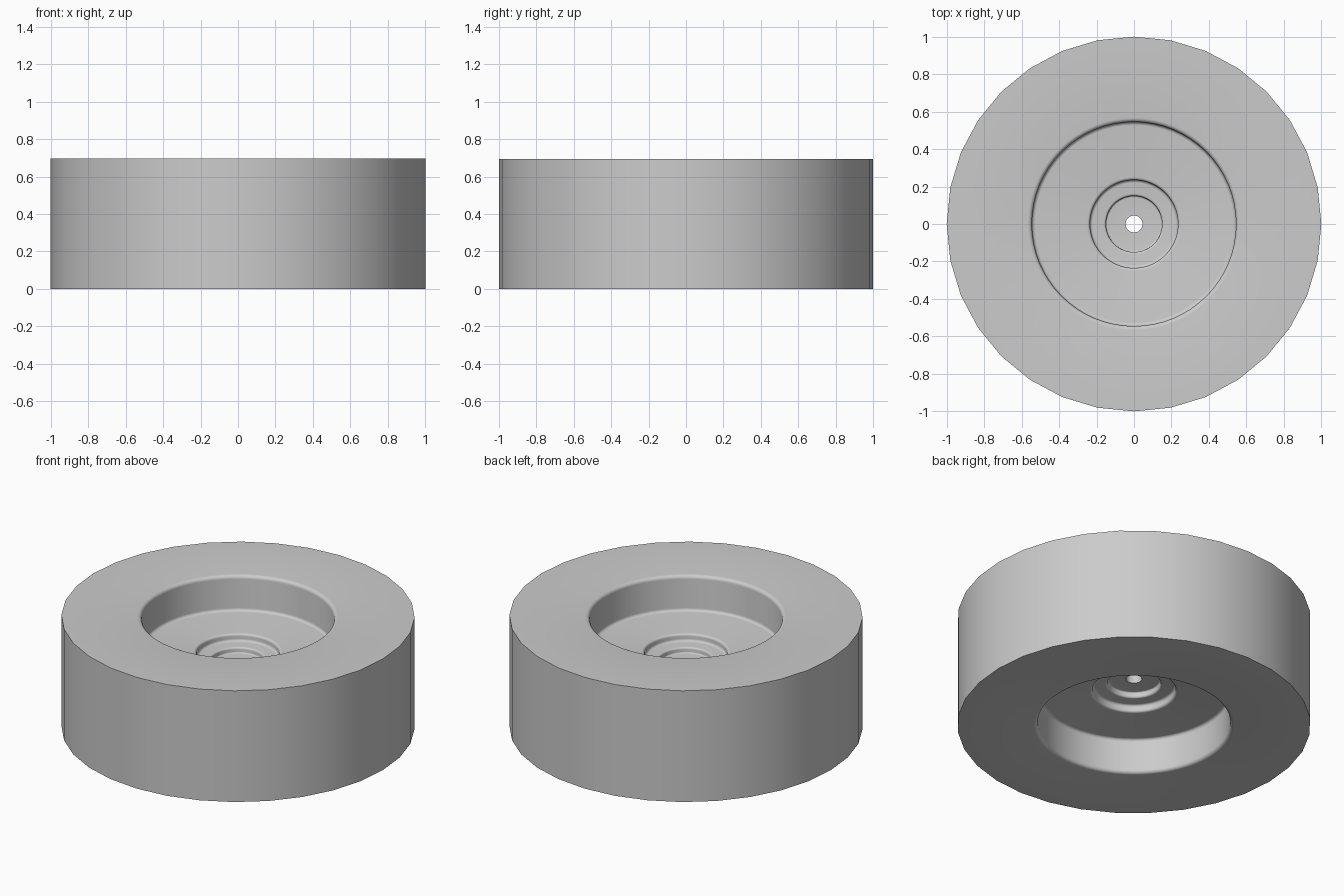
import bpy, bmesh, math
from mathutils import Vector

cube = bpy.data.objects.get("Cube")
if cube:
    bpy.data.objects.remove(cube, do_unlink=True)

HEIGHT = 0.695
SIDES = 32      # facets of the outer tread
STEPS = 64      # finer division for the recesses

grey = bpy.data.materials.new("plain grey")
grey.use_nodes = True
colour = (0.6, 0.6, 0.6, 1)
grey.diffuse_color = colour
grey.node_tree.nodes["Principled BSDF"].inputs["Base Color"].default_value = colour


def rounded(points, segments=5):
    """Round each (radius, depth, fillet) corner of an open profile."""
    out = []
    for i, (r, d, fillet) in enumerate(points):
        p = Vector((r, d))
        if fillet == 0:
            out.append(p)
            continue
        a = (Vector(points[i - 1][:2]) - p).normalized() * fillet
        b = (Vector(points[i + 1][:2]) - p).normalized() * fillet
        for k in range(segments + 1):
            t = k / segments * math.pi / 2
            out.append(p + a * (1 - math.sin(t)) + b * (1 - math.cos(t)))
    return out


# Half section from the axle hole out to the tread: radius, depth, fillet
half = rounded([
    (0.045, 0.30, 0),
    (0.15, 0.30, 0.008),
    (0.15, 0.265, 0.012),
    (0.235, 0.265, 0.015),
    (0.235, 0.22, 0.015),
    (0.545, 0.22, 0.018),
    (0.545, 0.0, 0.022),
    (1.0, 0.0, 0),
])
section = [(p.x, HEIGHT - p.y) for p in half]
section += [(p.x, p.y) for p in reversed(half)]

# Spin the section; the tread keeps its coarser facets
bm = bmesh.new()
rings = []
for s in range(STEPS):
    angle = 2 * math.pi * s / STEPS
    ring = []
    for r, z in section:
        if r > 0.9 and s % 2:
            r *= math.cos(math.pi / SIDES)
        ring.append(bm.verts.new((r * math.cos(angle), r * math.sin(angle), z)))
    rings.append(ring)
for s in range(STEPS):
    here, after = rings[s], rings[(s + 1) % STEPS]
    for k in range(len(section)):
        n = (k + 1) % len(section)
        bm.faces.new((here[k], after[k], after[n], here[n]))
bmesh.ops.recalc_face_normals(bm, faces=bm.faces)

mesh = bpy.data.meshes.new("wheel")
bm.to_mesh(mesh)
bm.free()
mesh.materials.append(grey)
wheel = bpy.data.objects.new("wheel", mesh)
bpy.context.collection.objects.link(wheel)

bpy.ops.object.select_all(action='DESELECT')
wheel.select_set(True)
bpy.context.view_layer.objects.active = wheel
bpy.ops.object.shade_smooth_by_angle(angle=math.radians(30))
